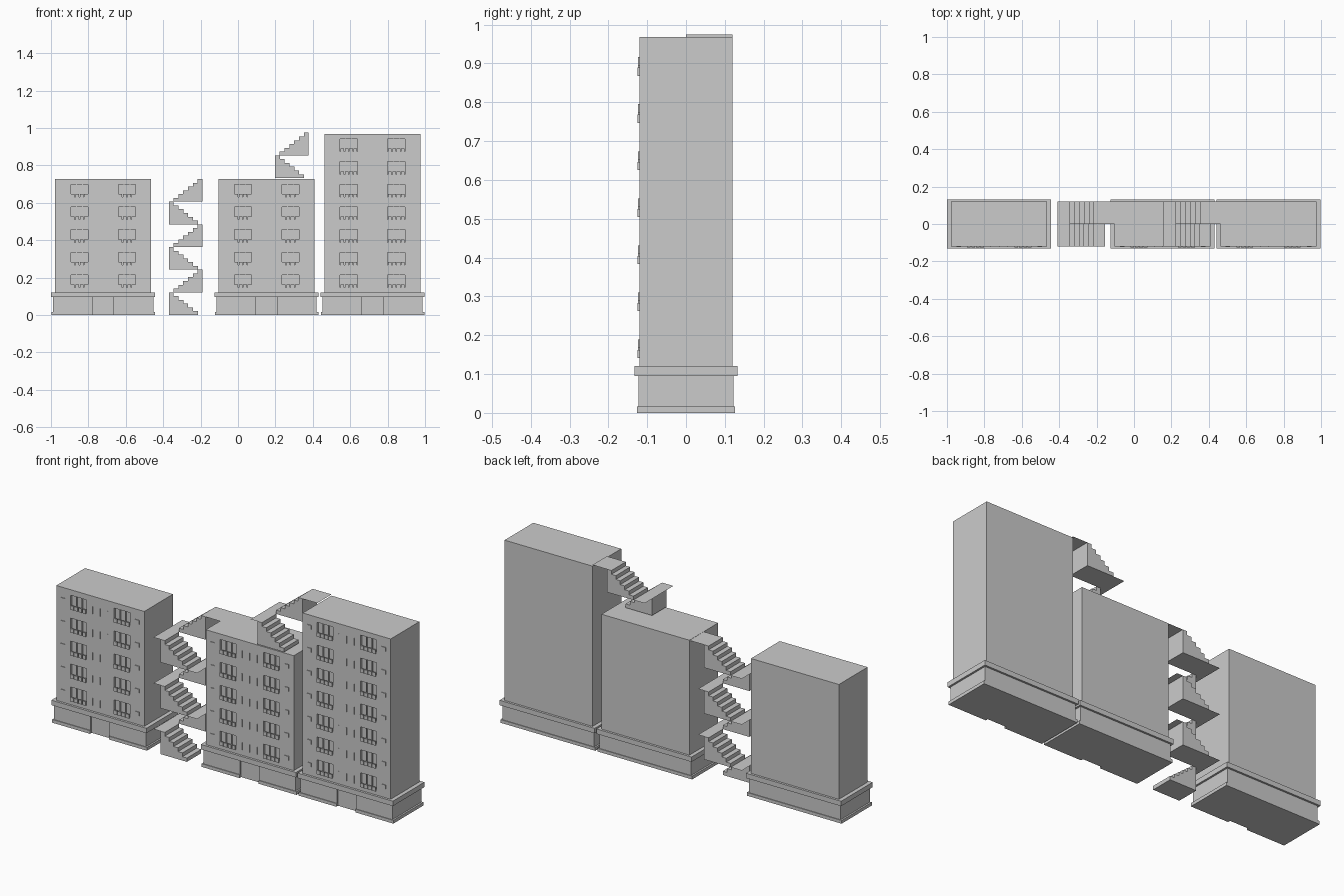
import bpy, bmesh

if "Cube" in bpy.data.objects:
    bpy.data.objects.remove(bpy.data.objects["Cube"])

FLOOR = 0.1212


def make(name, bm):
    me = bpy.data.meshes.new(name)
    bm.to_mesh(me)
    bm.free()
    ob = bpy.data.objects.new(name, me)
    bpy.context.collection.objects.link(ob)
    return ob


def add_box(bm, x0, x1, y0, y1, z0, z1):
    vs = bmesh.ops.create_cube(bm, size=1)["verts"]
    for v in vs:
        v.co.x = x1 if v.co.x > 0 else x0
        v.co.y = y1 if v.co.y > 0 else y0
        v.co.z = z1 if v.co.z > 0 else z0


def boxes(name, items):
    bm = bmesh.new()
    for b in items:
        add_box(bm, *b)
    return make(name, bm)


def cut(ob, cutter):
    m = ob.modifiers.new("recess", "BOOLEAN")
    m.operation = "DIFFERENCE"
    m.solver = "EXACT"
    m.object = cutter
    cutter.hide_render = True
    cutter.hide_viewport = True
    cutter.display_type = "WIRE"


def building(tag, cx, rows, top):
    # tower with recessed windows
    body = boxes(tag + "_tower", [(cx - .257, cx + .257, -.12, .12, .121, top)])
    holes, panels, bars, fins = [], [], [], []
    for r in range(rows):
        z = r * FLOOR
        for wx in (cx - .127, cx + .127):
            holes.append((wx - .046, wx + .046, -.15, -.108, .146 + z, .214 + z))
            # balcony panels, four per window
            for i in range(4):
                x = wx - .045 + i * .0235
                panels.append((x, x + .0195, -.1255, -.119, .141 + z, .162 + z))
            # window frame bars
            for x in (wx - .016, wx + .016):
                bars.append((x - .002, x + .002, -.114, -.107, .146 + z, .214 + z))
        # small side units and thin wall fins
        for x in (cx - .217, cx + .217):
            fins.append((x - .012, x + .012, -.1235, -.119, .168 + z, .189 + z))
        for x in (cx - .045, cx, cx + .045):
            fins.append((x - .001, x + .001, -.1235, -.119, .15 + z, .189 + z))
    cut(body, boxes(tag + "_window_cutter", holes))
    boxes(tag + "_balcony_panels", panels)
    boxes(tag + "_window_bars", bars)
    boxes(tag + "_wall_fins", fins)
    # ground floor, plinth and cornice
    door = boxes(tag + "_door_cutter", [(cx - .056, cx + .056, -.2, -.112, -.01, .095)])
    ground = boxes(tag + "_ground_floor", [(cx - .268, cx + .268, -.122, .122, .0, .097)])
    plinth = boxes(tag + "_plinth", [(cx - .277, cx + .277, -.126, .126, 0, .017)])
    cut(ground, door)
    cut(plinth, door)
    boxes(tag + "_cornice", [(cx - .278, cx + .278, -.132, .132, .095, .121)])


def flight(name, x_low, x_high, y0, y1, z0, steps=6):
    # solid flight: stepped profile extruded across y
    dx, dz = (x_high - x_low) / steps, FLOOR / steps
    pts = [(x_low, z0)]
    for i in range(steps):
        pts += [(x_low + i * dx, z0 + (i + 1) * dz), (x_low + (i + 1) * dx, z0 + (i + 1) * dz)]
    pts.append((x_high, z0))
    bm = bmesh.new()
    f = bm.faces.new([bm.verts.new((x, y0, z)) for x, z in pts])
    ext = bmesh.ops.extrude_face_region(bm, geom=[f], use_keep_orig=True)["geom"]
    for v in ext:
        if isinstance(v, bmesh.types.BMVert):
            v.co.y = y1
    bmesh.ops.recalc_face_normals(bm, faces=bm.faces)
    make(name, bm)


def sheet(bm, x0, x1, y0, y1, z):
    bm.faces.new([bm.verts.new(p) for p in
                  ((x0, y0, z), (x1, y0, z), (x1, y1, z), (x0, y1, z))])


def stair(tag, x, z0, flights, bridge_end):
    # zigzag stair: front flights rise to -x, back flights rise to +x
    bm = bmesh.new()
    for i in range(flights):
        z = z0 + i * FLOOR
        zt = z + FLOOR
        if i % 2 == 0:
            flight(f"{tag}_flight_{i + 1}", x + .155, x, -.12, 0, z)
            sheet(bm, x - .04, x, -.12, 0, zt)
            sheet(bm, x - .04, x + .025, 0, .12, zt)
        else:
            flight(f"{tag}_flight_{i + 1}", x + .025, x + .18, 0, .12, z)
            if i == flights - 1:
                sheet(bm, x + .18, bridge_end, 0, .12, zt)
            else:
                sheet(bm, x + .18, x + .215, 0, .12, zt)
                sheet(bm, x + .155, x + .215, -.12, 0, zt)
    make(tag + "_landings", bm)


building("left_block", -.721, 5, .728)
building("middle_block", .153, 5, .728)
building("right_block", .7195, 7, .968)
stair("street_stair", -.37, 0, 6, -.104)
stair("roof_stair", .198, .732, 2, .463)
